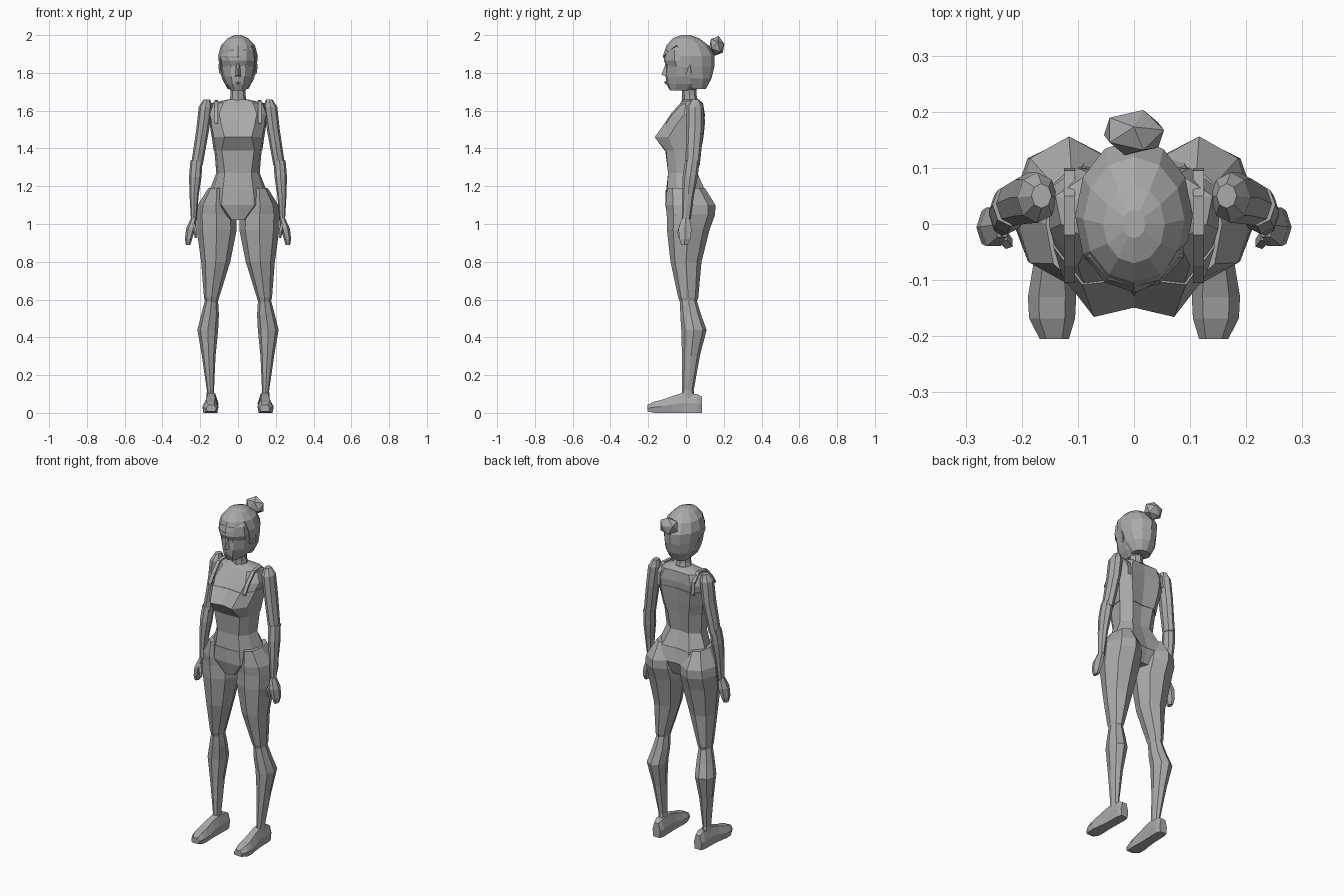
import bpy, bmesh, math
from mathutils import Vector

grey = bpy.data.materials.new("clay_grey")
grey.diffuse_color = (0.4, 0.4, 0.4, 1)


def finish(name, bm, mirror=False):
    bmesh.ops.recalc_face_normals(bm, faces=bm.faces)
    me = bpy.data.meshes.new(name)
    bm.to_mesh(me)
    bm.free()
    me.materials.append(grey)
    ob = bpy.data.objects.new(name, me)
    bpy.context.collection.objects.link(ob)
    if mirror:
        mod = ob.modifiers.new("mirror", 'MIRROR')
        mod.use_mirror_merge = False
    return ob


def loft(rings):
    """Skin a closed tube through rings of points and cap both ends."""
    bm = bmesh.new()
    rows = [[bm.verts.new(p) for p in r] for r in rings]
    n = len(rows[0])
    for a, b in zip(rows, rows[1:]):
        for i in range(n):
            j = (i + 1) % n
            bm.faces.new((a[i], a[j], b[j], b[i]))
    bm.faces.new(rows[0])
    bm.faces.new(rows[-1])
    return bm


def oval(x, y, z, rx, ry, n=8):
    return [(x + rx * math.cos(2 * math.pi * i / n),
             y + ry * math.sin(2 * math.pi * i / n), z) for i in range(n)]


def limb(name, rows, n=8):
    return finish(name, loft([oval(*r, n) for r in rows]), True)


def half_ring(z, y0, x1, y1, x2, y2, x3, y3, x4, y4, y5, grow=0):
    """Symmetric outline given from front centre to back centre."""
    side = [(x1, y1), (x2, y2), (x3, y3), (x4, y4)]
    pts = [(0, y0)] + side + [(0, y5)] + [(-x, y) for x, y in reversed(side)]
    out = []
    for x, y in pts:
        d = Vector((x, y - 0.01)).normalized() * grow
        out.append((x + d.x, y + d.y, z))
    return out


def body(name, rows, grow=0):
    return finish(name, loft([half_ring(*r, grow) for r in rows]))


# Torso, crop top and briefs
chest = [
    (1.66, -.015, .03, -.01, .045, .01, .05, .035, .03, .06, .065),
    (1.64, -.03, .08, -.03, .13, .0, .14, .05, .08, .09, .085),
    (1.58, -.07, .10, -.075, .15, -.01, .155, .06, .10, .10, .09)]
bust = [
    (1.54, -.095, .09, -.105, .14, -.04, .148, .055, .095, .098, .085),
    (1.46, -.145, .07, -.162, .125, -.09, .135, .04, .085, .09, .075),
    (1.39, -.11, .085, -.105, .115, -.06, .125, .03, .07, .077, .067)]
waist = [
    (1.27, -.095, .07, -.095, .105, -.05, .115, .02, .06, .06, .055),
    (1.18, -.105, .08, -.10, .13, -.05, .15, .03, .09, .10, .09)]
hips = [
    (1.10, -.107, .085, -.102, .13, -.05, .13, .05, .08, .12, .11),
    (1.02, -.09, .03, -.08, .04, -.04, .04, .03, .03, .08, .08)]
body("torso", chest + bust + waist)
body("crop_top", bust, .004)
body("briefs", waist[1:] + hips, .003)

# Shoulder straps follow the chest from neckline over to the back
strap = [(-.105, 1.54), (-.075, 1.585), (-.02, 1.643), (.05, 1.65), (.095, 1.60), (.10, 1.54)]
finish("shoulder_strap", loft([[(x, y, z + dz) for x, dz in
       ((.105, -.008), (.125, -.008), (.125, .006), (.105, .006))] for y, z in strap]), True)

# Neck
finish("neck", loft([oval(0, .025, 1.63, .05, .045), oval(0, .018, 1.68, .04, .038),
                     oval(0, .015, 1.76, .04, .04)]))

# Head
body("head", [
    (1.708, -.085, .02, -.083, .034, -.06, .04, .0, .03, .04, .05),
    (1.74, -.104, .03, -.094, .055, -.05, .068, .02, .05, .08, .10),
    (1.78, -.108, .035, -.098, .072, -.05, .083, .02, .06, .09, .11),
    (1.835, -.104, .04, -.094, .084, -.05, .092, .02, .07, .10, .12),
    (1.865, -.117, .045, -.107, .088, -.06, .094, .02, .07, .10, .125),
    (1.92, -.112, .045, -.10, .08, -.06, .09, .02, .065, .09, .12),
    (1.965, -.07, .03, -.06, .055, -.04, .06, .01, .045, .06, .08)])


def wedge(name, pts, mirror=False):
    bm = bmesh.new()
    for p in pts:
        bm.verts.new(p)
    bmesh.ops.convex_hull(bm, input=bm.verts)
    return finish(name, bm, mirror)


# Face details
wedge("nose", [(-.008, -.106, 1.855), (.008, -.106, 1.855), (0, -.13, 1.79),
               (-.017, -.10, 1.78), (.017, -.10, 1.78)])
wedge("lips", [(-.024, -.095, 1.752), (.024, -.095, 1.752), (0, -.114, 1.758),
               (0, -.113, 1.745), (0, -.10, 1.738)])
wedge("eye", [(.018, -.099, 1.832), (.055, -.083, 1.838), (.036, -.102, 1.845),
              (.036, -.101, 1.826), (.036, -.09, 1.835)], True)
wedge("ear", [(.085, .0, 1.84), (.105, .02, 1.845), (.10, .028, 1.80),
              (.082, .0, 1.785), (.08, .03, 1.82)], True)

# Hair cap: trimmed below a slanting fringe in front of the ears
cap = loft([oval(0, cy, z, rx, ry, 12) for z, cy, rx, ry in (
    (1.715, .06, .055, .045), (1.77, .045, .085, .09), (1.83, .02, .099, .13),
    (1.89, .015, .105, .137), (1.945, .008, .09, .112), (1.983, .0, .055, .07),
    (2.0, .0, .02, .025))])
fringe_at, fringe_up = Vector((0, -.12, 1.88)), Vector((-.42, -.45, 1)).normalized()
fringe_up.x = -.38
fringe_up.normalize()
temple_at, temple_back = Vector((0, -.01, 1.80)), Vector((0, 1, .25)).normalized()
for at, d in ((fringe_at, fringe_up), (temple_at, temple_back)):
    bmesh.ops.bisect_plane(cap, geom=cap.verts[:] + cap.edges[:] + cap.faces[:],
                           plane_co=at, plane_no=d)
gone = [f for f in cap.faces
        if (f.calc_center_median() - fringe_at).dot(fringe_up) < 0
        and (f.calc_center_median() - temple_at).dot(temple_back) < 0]
bmesh.ops.delete(cap, geom=gone, context='FACES')
hair = finish("hair", cap)
shell = hair.modifiers.new("thickness", 'SOLIDIFY')
shell.thickness = .006

# Hair bun
bun = bmesh.new()
bmesh.ops.create_icosphere(bun, subdivisions=1, radius=1)
for v in bun.verts:
    v.co = (v.co.x * .06, .163 + v.co.y * .042 + v.co.z * .01, 1.943 + v.co.z * .052 - v.co.y * .015)
finish("hair_bun", bun)

# Arms and hands
limb("upper_arm", [(.165, .05, 1.658, .018, .022), (.172, .047, 1.62, .036, .045),
                   (.187, .047, 1.50, .034, .046), (.218, .035, 1.31, .031, .038)])
limb("forearm", [(.220, .034, 1.335, .032, .038), (.226, .022, 1.25, .033, .040),
                 (.232, .012, 1.16, .025, .032), (.235, .0, 1.02, .014, .022)])
limb("hand", [(.235, -.002, 1.03, .015, .024), (.25, -.005, .975, .025, .040),
              (.262, -.006, .92, .019, .034), (.264, -.008, .89, .012, .02)], 6)
limb("thumb", [(.236, -.02, 1.0, .012, .014), (.225, -.034, .96, .011, .011),
               (.222, -.036, .925, .006, .007)], 5)

# Legs
limb("thigh", [(.112, .0, 1.19, .045, .10), (.116, .024, 1.10, .098, .132),
               (.115, .026, 1.05, .106, .128), (.113, .012, .97, .106, .113),
               (.118, .0, .80, .077, .082), (.14, .012, .61, .040, .053),
               (.14, .012, .585, .032, .043)])
limb("shin", [(.14, .012, .60, .034, .044), (.148, .025, .52, .047, .055),
              (.160, .042, .44, .055, .067), (.155, .026, .30, .036, .047),
              (.146, .01, .12, .019, .031), (.145, .012, .07, .022, .035)])


# Shoes: lofted from heel to toe
def shoe_ring(y, x, w, h, base=0.0):
    return [(x + sx * w, y, base + sz * (h - base)) for sx, sz in
            ((-.85, 0), (.85, 0), (1, .5), (.55, 1), (-.55, 1), (-1, .5))]


finish("shoe", loft([shoe_ring(*r) for r in (
    (.085, .138, .025, .085), (.06, .138, .034, .10), (-.02, .14, .034, .105),
    (-.07, .143, .036, .09), (-.13, .146, .043, .068), (-.168, .146, .041, .06),
    (-.205, .142, .026, .042, .008))]), True)
